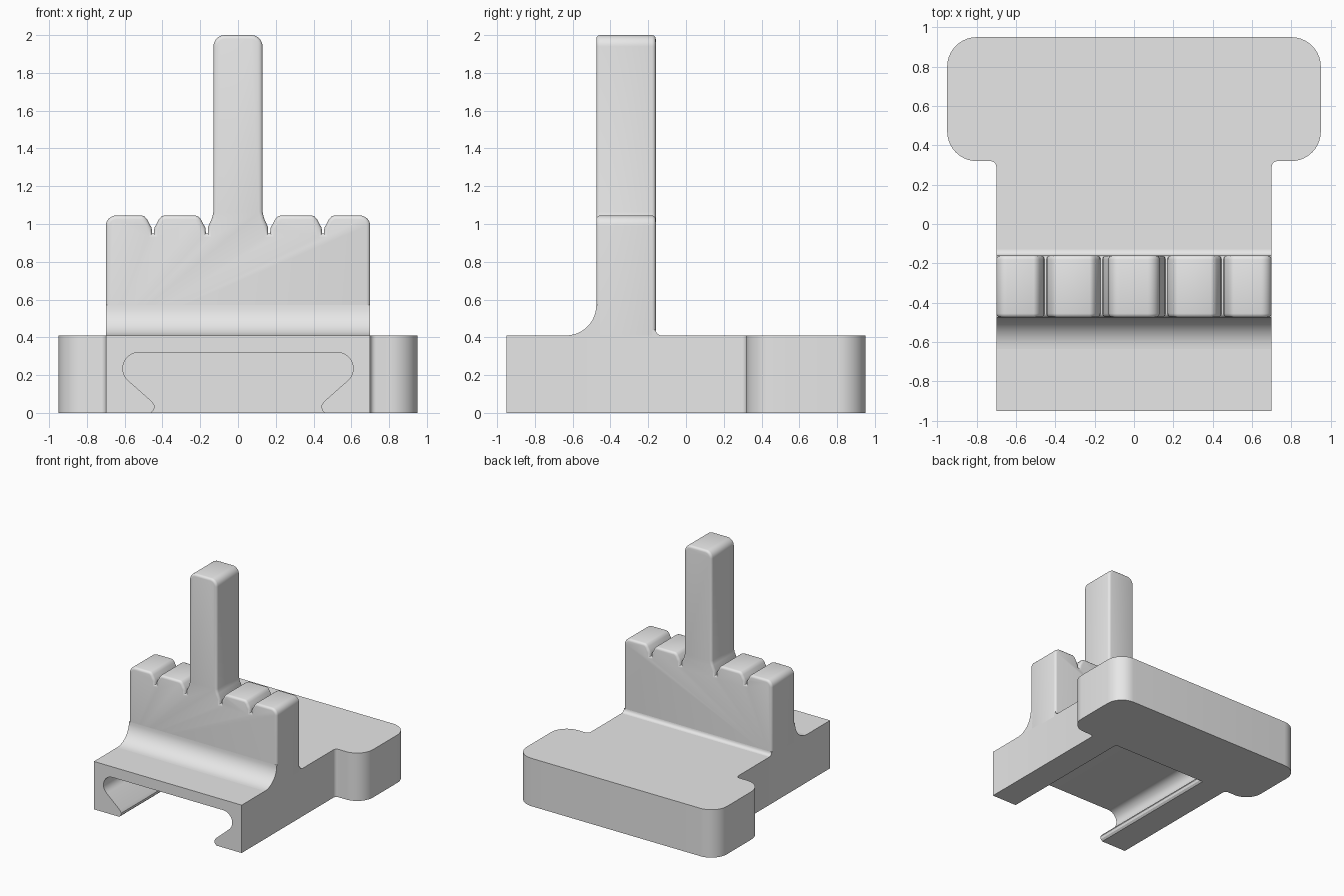
import bpy, bmesh, math

if "Cube" in bpy.data.objects:
    bpy.data.objects.remove(bpy.data.objects["Cube"])

grey = bpy.data.materials.new("plain_grey")
grey.diffuse_color = (0.8, 0.8, 0.8, 1)
grey.use_nodes = True
grey.node_tree.nodes["Principled BSDF"].inputs["Base Color"].default_value = grey.diffuse_color


def arc(cx, cy, r, a0, a1, n=8):
    """Points on an arc, angles in degrees."""
    angles = [math.radians(a0 + (a1 - a0) * i / n) for i in range(n + 1)]
    return [(cx + r * math.cos(a), cy + r * math.sin(a)) for a in angles]


def mirrored(half):
    """Close a right-hand half outline with its mirror image."""
    return half + [(-x, y) for x, y in reversed(half)]


def prism(name, pts, place, lo, hi, bevel=0, bevel_above=0):
    """Extrude an outline from lo to hi; optionally round its cap edges."""
    bm = bmesh.new()
    a = [bm.verts.new(place(p, q, lo)) for p, q in pts]
    b = [bm.verts.new(place(p, q, hi)) for p, q in pts]
    n = len(pts)
    caps = [bm.faces.new(a), bm.faces.new(b)]
    for i in range(n):
        j = (i + 1) % n
        bm.faces.new((a[i], a[j], b[j], b[i]))
    bmesh.ops.recalc_face_normals(bm, faces=bm.faces)
    if bevel:
        rim = [e for f in caps for e in f.edges
               if max(v.co.z for v in e.verts) > bevel_above]
        bmesh.ops.bevel(bm, geom=rim, offset=bevel, offset_type='OFFSET',
                        segments=3, profile=0.5, affect='EDGES',
                        clamp_overlap=False)
    mesh = bpy.data.meshes.new(name)
    bm.to_mesh(mesh)
    bm.free()
    mesh.materials.append(grey)
    ob = bpy.data.objects.new(name, mesh)
    bpy.context.collection.objects.link(ob)
    return ob


def activate(ob):
    bpy.ops.object.select_all(action='DESELECT')
    ob.select_set(True)
    bpy.context.view_layer.objects.active = ob


def up(p, q, t):
    return (p, q, t)      # outline in xy, extruded along z


def back(p, q, t):
    return (p, t, q)      # outline in xz, extruded along y


def across(p, q, t):
    return (t, p, q)      # outline in yz, extruded along x


TOP = 0.41

# T-shaped base with rounded rear slab
base_half = ([(0.70, -0.95)] + arc(0.73, 0.29, 0.03, 180, 90, 5)
             + arc(0.80, 0.47, 0.15, -90, 0, 10)
             + arc(0.80, 0.80, 0.15, 0, 90, 10))
base = prism("base", mirrored(base_half), up, 0, TOP)

# Undercut rail slot, open at the front and below
slot_half = ([(0.46, -0.05), (0.46, 0.0), (0.445, 0.015), (0.44, 0.037),
              (0.455, 0.06)] + arc(0.525, 0.235, 0.085, -50, 90, 12))
cutter = prism("slot_cutter", mirrored(slot_half), back, -1.1, 0.32)
cutter.hide_render = True
mod = base.modifiers.new("slot", 'BOOLEAN')
mod.operation = 'DIFFERENCE'
mod.solver = 'EXACT'
mod.object = cutter
activate(base)
bpy.ops.object.modifier_apply(modifier=mod.name)
bpy.data.objects.remove(cutter)

# Upright plate with four short fingers and one tall finger
lip = [(0.06, 1.045), (0.045, 1.04), (0.03, 1.022), (0.019, 1.0),
       (0.007, 0.98), (0.005, 0.95)]    # notch wall, offset from notch centre
hand_half = ([(0.70, TOP - 0.01)] + arc(0.645, 0.99, 0.055, 0, 90)
             + [(0.45 + x, z) for x, z in lip]
             + [(0.45 - x, z) for x, z in reversed(lip)]
             + [(0.165 + x, z) for x, z in lip]
             + [(0.160, 0.95), (0.158, 0.985), (0.138, 1.03), (0.13, 1.065)]
             + arc(0.07, 1.94, 0.06, 0, 90))
hand = prism("fingers_plate", mirrored(hand_half), back, -0.475, -0.16,
             bevel=0.02, bevel_above=TOP)

# Blends between plate and base
front = prism("front_fillet",
              arc(-0.635, TOP + 0.16, 0.16, -90, 0, 12)
              + [(-0.45, TOP + 0.16), (-0.45, TOP - 0.005), (-0.635, TOP - 0.005)],
              across, -0.70, 0.70)
rear = prism("rear_fillet",
             arc(-0.13, TOP + 0.03, 0.03, 270, 180, 5)
             + [(-0.18, TOP + 0.03), (-0.18, TOP - 0.005), (-0.13, TOP - 0.005)],
             across, -0.70, 0.70)

for ob in (base, hand, front, rear):
    activate(ob)
    bpy.ops.object.shade_smooth_by_angle(angle=math.radians(32))
